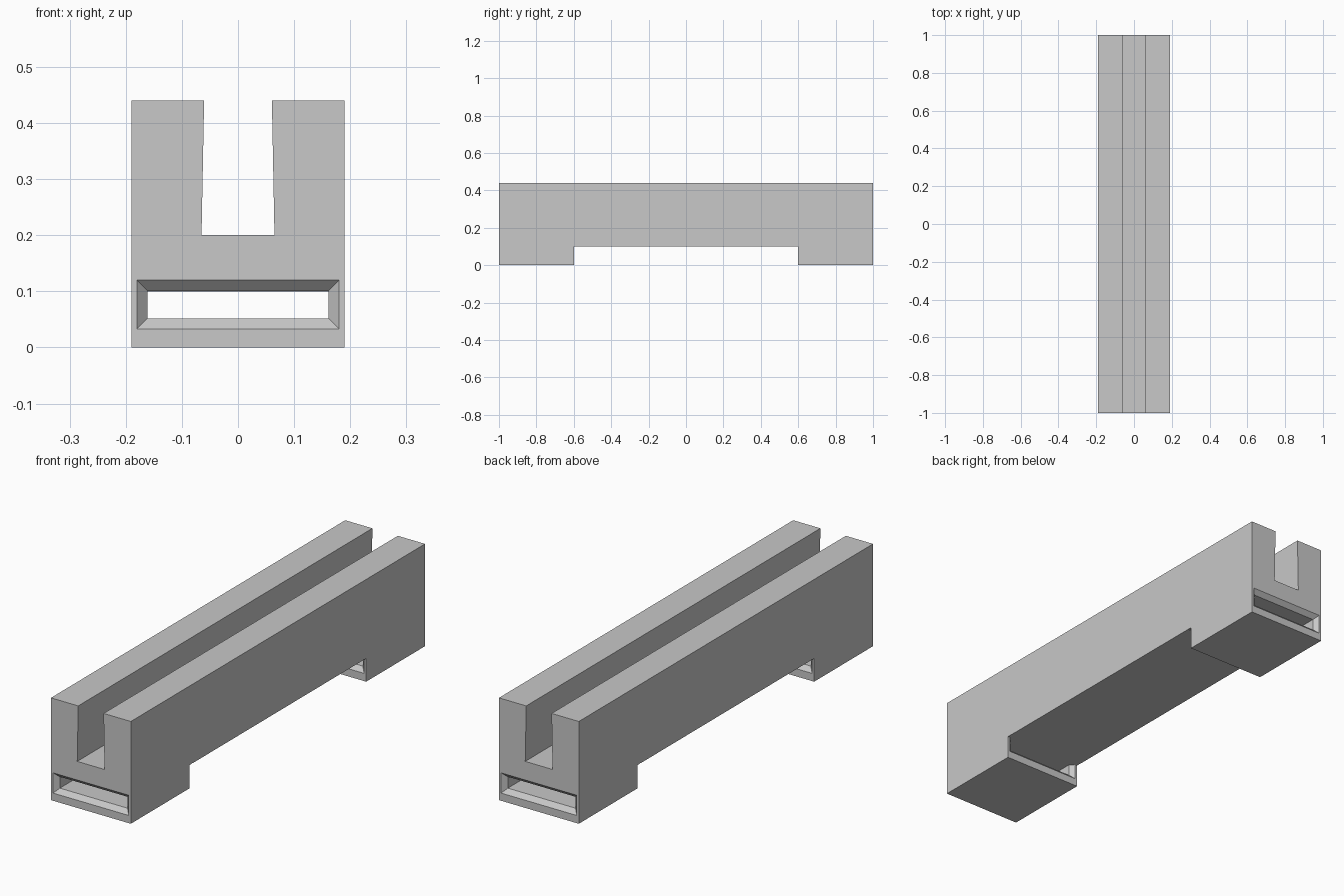
import bpy
import bmesh

cube = bpy.data.objects.get("Cube")
if cube:
    bpy.data.objects.remove(cube, do_unlink=True)

grey = bpy.data.materials.new("light grey")
grey.use_nodes = True
colour = (0.58, 0.58, 0.58, 1)
grey.diffuse_color = colour
grey.node_tree.nodes["Principled BSDF"].inputs["Base Color"].default_value = colour

WIDTH, HEIGHT, FOOT = 0.19, 0.44, 0.10      # half width, total height, foot height
END, INNER = 1.0, 0.6                       # ends of each foot along y
BEVEL = 0.019


def make_object(name, bm):
    bmesh.ops.recalc_face_normals(bm, faces=bm.faces)
    mesh = bpy.data.meshes.new(name)
    bm.to_mesh(mesh)
    bm.free()
    mesh.materials.append(grey)
    obj = bpy.data.objects.new(name, mesh)
    bpy.context.collection.objects.link(obj)
    return obj


def loft(bm, sections):
    """Skin a closed solid through cross-sections given as lists of points."""
    rings = [[bm.verts.new(p) for p in s] for s in sections]
    for a, b in zip(rings, rings[1:]):
        for i in range(len(a)):
            j = (i + 1) % len(a)
            bm.faces.new((a[i], a[j], b[j], b[i]))
    bm.faces.new(rings[0])
    bm.faces.new(rings[-1])


def rectangle(y, half, low, high):
    return [(-half, y, low), (half, y, low), (half, y, high), (-half, y, high)]


# Side outline of the whole rail: a bar standing on two feet
bm = bmesh.new()
outline = [(-END, 0), (-INNER, 0), (-INNER, FOOT), (INNER, FOOT),
           (INNER, 0), (END, 0), (END, HEIGHT), (-END, HEIGHT)]
loft(bm, [[(x, y, z) for y, z in outline] for x in (-WIDTH, WIDTH)])
rail = make_object("grooved_rail", bm)

# Groove along the top, slightly wider at its floor
bm = bmesh.new()
groove = [(-0.065, 0.2), (0.065, 0.2), (0.06, 0.46), (-0.06, 0.46)]
loft(bm, [[(x, y, z) for x, z in groove] for y in (-1.1, 1.1)])
cutters = [make_object("groove_cutter", bm)]

# Slot through each foot, flared at both mouths
for side, name in ((-1, "front_slot_cutter"), (1, "back_slot_cutter")):
    bm = bmesh.new()
    wide, narrow = 0.18, 0.18 - BEVEL
    low, top = 0.033, 0.101
    loft(bm, [
        rectangle(side * (END + BEVEL), wide + BEVEL, low - BEVEL, top + 2 * BEVEL),
        rectangle(side * (END - BEVEL), narrow, low + BEVEL, top),
        rectangle(side * (INNER + BEVEL), narrow, low + BEVEL, top),
        rectangle(side * (INNER - BEVEL), wide + BEVEL, low - BEVEL, top),
    ])
    cutters.append(make_object(name, bm))

# Cut the openings, then discard the cutters
for cutter in cutters:
    mod = rail.modifiers.new(cutter.name, "BOOLEAN")
    mod.operation = "DIFFERENCE"
    mod.solver = "EXACT"
    mod.object = cutter
bpy.context.view_layer.objects.active = rail
for cutter in cutters:
    bpy.ops.object.modifier_apply(modifier=cutter.name)
    bpy.data.objects.remove(cutter, do_unlink=True)
